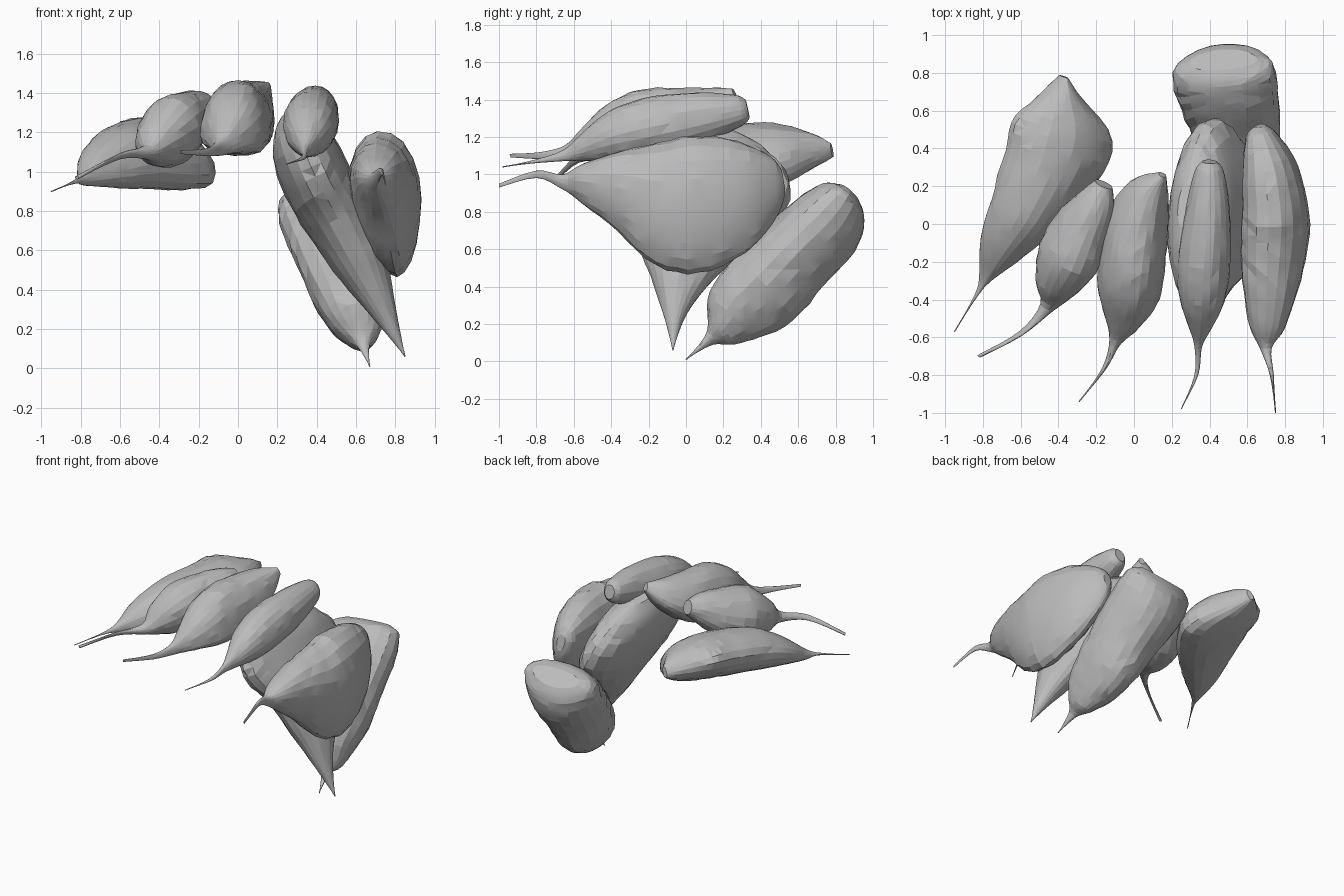
import bpy
import bmesh
import random
from math import copysign
from mathutils import Vector

SIDES = 20
STEPS = 4
random.seed(3)

default_cube = bpy.data.objects.get("Cube")
if default_cube:
    bpy.data.objects.remove(default_cube, do_unlink=True)

# Single plain skin colour
skin = bpy.data.materials.new("plain_grey")
skin.use_nodes = True
skin.diffuse_color = (0.5, 0.5, 0.5, 1)
skin.node_tree.nodes["Principled BSDF"].inputs["Base Color"].default_value = skin.diffuse_color


def spline(stations):
    """Smoothly resample the stations (x, y, z, half width, half height)."""
    padded = [stations[0]] + stations + [stations[-1]]
    samples = []
    for index in range(len(stations) - 1):
        before, start, end, after = padded[index:index + 4]
        for step in range(STEPS):
            t = step / STEPS
            samples.append([
                b + (c - a) * t / 2
                + (a - b * 2.5 + c * 2 - d / 2) * t * t
                + (b * 3 - a - c * 3 + d) * t * t * t / 2
                for a, b, c, d in zip(before, start, end, after)])
    samples.append(list(stations[-1]))
    return samples


def squared(value, power):
    return copysign(abs(value) ** power, value)


def make_pod(name, width_direction, stations, taper=0, power=1):
    """Loft rings along a bent spine; taper widens the upper half of each ring."""
    samples = spline(stations)
    centres = [Vector(sample[:3]) for sample in samples]
    last = len(samples) - 1
    body_axis = (centres[last * 2 // 3] - centres[0]).normalized()
    bm = bmesh.new()
    circle = bmesh.ops.create_circle(bm, segments=SIDES, radius=1)["verts"]
    unit_ring = [(squared(v.co.x, power), squared(v.co.y, power)) for v in circle]
    bmesh.ops.delete(bm, geom=circle, context="VERTS")

    rings = []
    for index, sample in enumerate(samples):
        centre = centres[index]
        local = (centres[min(index + 1, last)] - centres[max(index - 1, 0)]).normalized()
        tangent = (local + body_axis * 3).normalized()
        across = Vector(width_direction)
        across = (across - tangent * across.dot(tangent)).normalized()
        upward = tangent.cross(across)
        half_width, half_height = (max(size, 0.003) for size in sample[3:])
        ring = []
        for x, y in unit_ring:
            wobble = random.uniform(0.98, 1.02)
            ring.append(bm.verts.new(
                centre + across * x * (1 + taper * y) * half_width * wobble
                + upward * y * half_height * wobble))
        rings.append(ring)

    # Skin between neighbouring rings, then the two end caps
    for ring, following in zip(rings, rings[1:]):
        for side in range(SIDES):
            after = (side + 1) % SIDES
            bm.faces.new((ring[side], ring[after], following[after], following[side]))
    bm.faces.new(rings[0])
    bm.faces.new(rings[-1])
    bmesh.ops.triangulate(bm, faces=bm.faces[:])
    bmesh.ops.recalc_face_normals(bm, faces=bm.faces[:])

    mesh = bpy.data.meshes.new(name)
    bm.to_mesh(mesh)
    bm.free()
    mesh.materials.append(skin)
    pod = bpy.data.objects.new(name, mesh)
    bpy.context.collection.objects.link(pod)
    bpy.context.view_layer.objects.active = pod
    pod.select_set(True)
    bpy.ops.object.shade_smooth_by_angle(angle=0.2)
    pod.select_set(False)


# Broad flattened pod at the far right side
make_pod("outer_right_pod", (1, 0, -.4), [
    (-.37, .78, 1.13, .02, .04), (-.37, .68, 1.13, .11, .09),
    (-.36, .5, 1.11, .28, .14), (-.43, .3, 1.1, .27, .16),
    (-.57, .05, 1.08, .2, .15), (-.69, -.13, 1.03, .13, .1),
    (-.78, -.28, .97, .04, .04), (-.83, -.37, .95, .01, .01),
    (-.95, -.57, .9, 0, 0)], taper=-.2)

# Three small pods resting along the top of the arch
make_pod("inner_right_pod", (1, 0, -.4), [
    (-.16, .21, 1.34, .05, .05), (-.2, .12, 1.31, .1, .11),
    (-.28, -.02, 1.25, .14, .17), (-.35, -.18, 1.2, .16, .19),
    (-.42, -.33, 1.14, .11, .12), (-.46, -.44, 1.1, .04, .04),
    (-.6, -.58, 1.08, .01, .02), (-.82, -.7, .97, .01, .01)])

make_pod("middle_pod", (1, 0, 0), [
    (.15, .26, 1.43, .02, .03), (.08, .18, 1.37, .1, .1),
    (.02, 0, 1.3, .16, .17), (-.01, -.2, 1.27, .17, .19),
    (-.03, -.38, 1.23, .16, .15), (-.06, -.53, 1.17, .09, .08),
    (-.1, -.63, 1.12, .03, .04), (-.16, -.77, 1.1, .01, .02),
    (-.29, -.94, 1.1, 0, .01)], taper=-.25, power=.8)

make_pod("inner_left_pod", (1, 0, 0), [
    (.4, .33, 1.35, .04, .05), (.4, .27, 1.34, .08, .09),
    (.39, .05, 1.3, .12, .14), (.37, -.2, 1.25, .14, .16),
    (.36, -.4, 1.2, .12, .13), (.35, -.55, 1.14, .06, .07),
    (.34, -.65, 1.1, .02, .03), (.33, -.8, 1.07, .01, .01),
    (.25, -.98, 1.04, 0, 0)])

# Tall pod standing on edge at the left side
make_pod("outer_left_pod", (1, 0, .13), [
    (.67, .52, .97, .03, .06), (.68, .47, .94, .08, .16),
    (.73, .3, .88, .14, .3), (.76, .05, .84, .17, .37),
    (.75, -.15, .84, .17, .33), (.73, -.35, .91, .14, .22),
    (.71, -.55, .95, .09, .11), (.7, -.66, .96, .03, .04),
    (.73, -.8, 1, .01, .02), (.75, -1, .94, 0, .01)], taper=.25)

# Wide slab pod leaning down behind it
make_pod("leaning_pod", (0, 1, 0), [
    (.27, .1, 1.28, .12, .04), (.29, .06, 1.22, .33, .11),
    (.34, .03, 1.1, .47, .17), (.43, .06, .9, .5, .18),
    (.53, .04, .72, .36, .17), (.64, -.02, .5, .2, .13),
    (.75, -.06, .27, .07, .06), (.85, -.07, .06, 0, 0)])

# Low pod at the back with a blunt wide end
make_pod("back_pod", (1, 0, 0), [
    (.47, .87, .9, .18, .07), (.47, .84, .85, .26, .15),
    (.49, .75, .73, .27, .21), (.53, .58, .56, .24, .22),
    (.57, .41, .38, .2, .23), (.6, .26, .25, .15, .18),
    (.63, .19, .16, .09, .1), (.64, .12, .11, .03, .03),
    (.67, 0, .01, 0, 0)], taper=.2)
